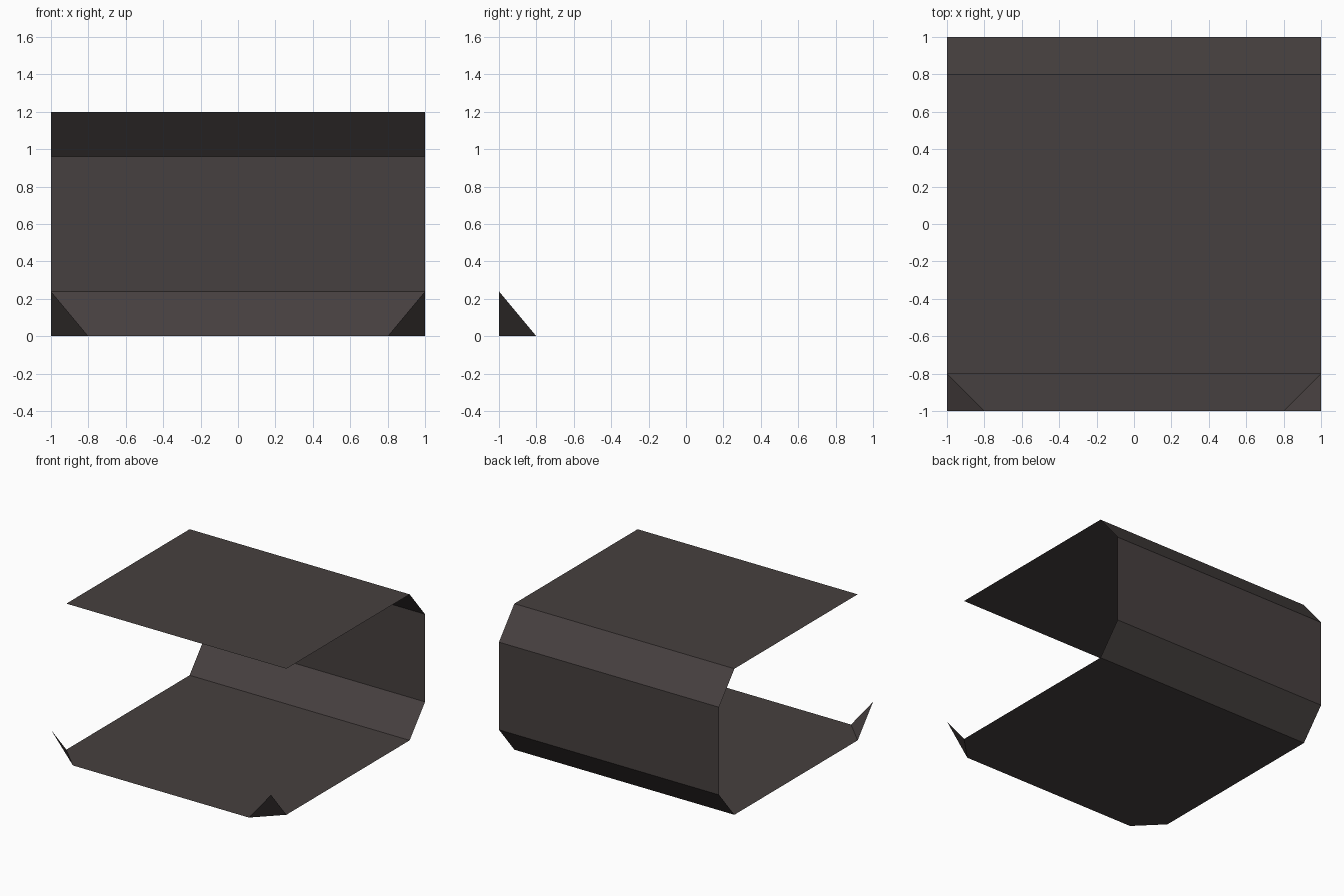
import bpy

if "Cube" in bpy.data.objects:
    bpy.data.objects.remove(bpy.data.objects["Cube"])

# one dark warm grey for the whole shell
grey = bpy.data.materials.new("dark warm grey")
grey.diffuse_color = (0.062, 0.051, 0.050, 1.0)
grey.use_nodes = True
grey.node_tree.nodes["Principled BSDF"].inputs["Base Color"].default_value = grey.diffuse_color

HALF, CUT, HIGH, RISE = 1.0, 0.8, 1.2, 0.24


def sheet(name, verts, faces):
    mesh = bpy.data.meshes.new(name)
    mesh.from_pydata(verts, [], faces)
    mesh.materials.append(grey)
    obj = bpy.data.objects.new(name, mesh)
    bpy.context.collection.objects.link(obj)
    return obj


# top panel, chamfered back wall: a profile in (y, z) swept along x
profile = [(-CUT, HIGH), (CUT, HIGH), (HALF, HIGH - RISE), (HALF, RISE), (CUT, 0)]
verts = [(x, y, z) for y, z in profile for x in (-HALF, HALF)]
faces = [(2 * i, 2 * i + 1, 2 * i + 3, 2 * i + 2) for i in range(len(profile) - 1)]
sheet("top_and_back_shell", verts, faces)

# floor panel with cut front corners
sheet("floor_panel",
      [(-HALF, CUT, 0), (-HALF, -CUT, 0), (-CUT, -HALF, 0),
       (CUT, -HALF, 0), (HALF, -CUT, 0), (HALF, CUT, 0)],
      [(0, 5, 4, 3, 2, 1)])

# upturned triangular front corners
for side, name in ((-1, "left_corner"), (1, "right_corner")):
    sheet(name,
          [(side * HALF, -CUT, 0), (side * CUT, -HALF, 0), (side * HALF, -HALF, RISE)],
          [(0, 1, 2) if side < 0 else (0, 2, 1)])
